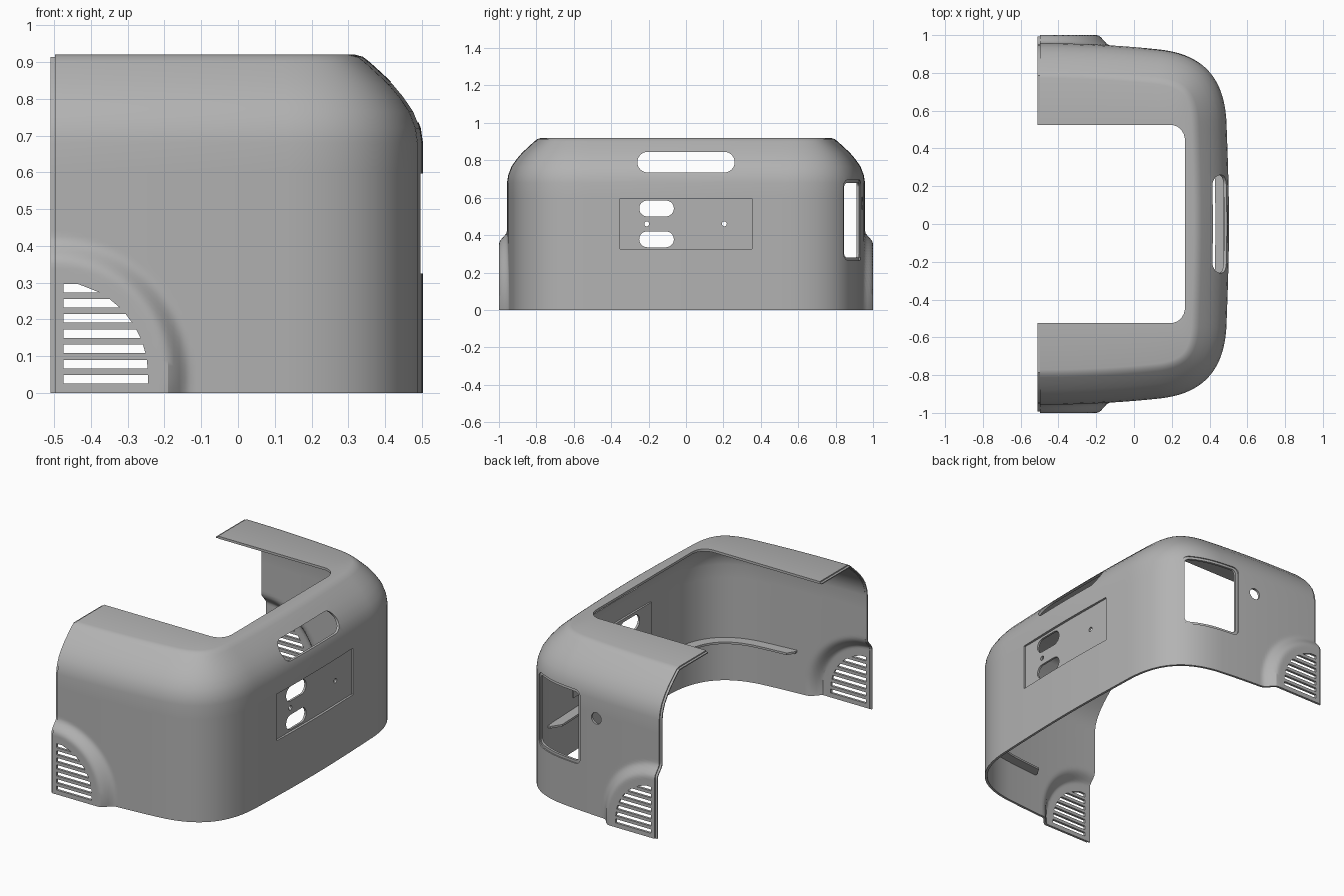
import bpy, bmesh, math
from mathutils import Vector
from mathutils.geometry import interpolate_bezier

cube = bpy.data.objects.get("Cube")
if cube:
    bpy.data.objects.remove(cube, do_unlink=True)

grey = bpy.data.materials.new("shell grey")
grey.use_nodes = True
grey.diffuse_color = (0.45, 0.45, 0.45, 1)
grey.node_tree.nodes["Principled BSDF"].inputs["Base Color"].default_value = (0.45, 0.45, 0.45, 1)

WALL = 0.014
TOP = 0.92
BULGE_CENTRE = Vector((-0.5, 0.05))


def make_object(name, bm):
    mesh = bpy.data.meshes.new(name)
    bm.to_mesh(mesh)
    bm.free()
    mesh.materials.append(grey)
    obj = bpy.data.objects.new(name, mesh)
    bpy.context.collection.objects.link(obj)
    return obj


def apply_modifier(obj, kind, **settings):
    mod = obj.modifiers.new(kind.lower(), kind)
    for key, value in settings.items():
        setattr(mod, key, value)
    bpy.context.view_layer.objects.active = obj
    bpy.ops.object.modifier_apply(modifier=mod.name)


def smooth(obj):
    bpy.ops.object.select_all(action='DESELECT')
    obj.select_set(True)
    bpy.context.view_layer.objects.active = obj
    bpy.ops.object.shade_smooth_by_angle(angle=math.radians(30))


# Plan outline: each station is a point with its outward direction
def bezier(a, b, c, d, n):
    pts = interpolate_bezier(*[Vector((*p, 0)) for p in (a, b, c, d)], n + 1)
    return [Vector(p[:2]) for p in pts]


half = bezier((-0.497, 0.957), (-0.3, 0.957), (-0.05, 0.945), (0.15, 0.922), 44)
half += bezier((0.15, 0.922), (0.36, 0.895), (0.475, 0.78), (0.489, 0.55), 24)[1:]
half += bezier((0.489, 0.55), (0.496, 0.37), (0.503, 0.18), (0.503, 0), 12)[1:]
points = half + [Vector((p.x, -p.y)) for p in reversed(half[:-1])]
stations = []
for i, p in enumerate(points):
    t = (points[min(i + 1, len(points) - 1)] - points[max(i - 1, 0)]).normalized()
    stations.append((p, Vector((-t.y, t.x))))

# Wall section: inward distance and height, ending in the rounded shoulder
section = [(0, 0.44 * k / 30) for k in range(31)] + [(0, 0.52), (0, 0.6)]
section += [(0, 0.68), (0.006, 0.72), (0.023, 0.765), (0.05, 0.805), (0.08, 0.84),
            (0.112, 0.87), (0.145, 0.9), (0.163, 0.914), (0.185, TOP)]


def rim_point(p):
    """Matching point on the rounded inner edge of the top flange."""
    side = 1 if p.y >= 0 else -1
    centre, r = Vector((0.19, 0.445)), 0.08
    q = Vector((p.x, abs(p.y)))
    if q.x < centre.x:
        q.y = centre.y + r
    elif q.y < centre.y:
        q.x = centre.x + r
    else:
        q = centre + (q - centre).normalized() * r
    return Vector((q.x, q.y * side))


def wall_column(p, out, inset):
    column = []
    for d, z in section:
        q = p - out * (d + inset)
        z = min(z, TOP - inset)
        # Raised round pad around the vents
        r = (Vector((p.x, z)) - BULGE_CENTRE).length
        s = min(max((0.372 - r) / 0.068, 0), 1)
        s = s * s * (3 - 2 * s)
        side = 1 if p.y > 0 else -1
        q.y += (side * (1 - inset) - q.y) * s
        column.append((q.x, q.y, z))
    q = rim_point(p - out * section[-1][0])
    column.append((q.x, q.y, TOP - inset))
    return column


def loft(name, columns, thickness):
    bm = bmesh.new()
    grid = [[bm.verts.new(co) for co in col] for col in columns]
    for a, b in zip(grid, grid[1:]):
        for j in range(len(a) - 1):
            bm.faces.new((a[j], a[j + 1], b[j + 1], b[j]))
    obj = make_object(name, bm)
    apply_modifier(obj, 'SOLIDIFY', thickness=thickness, offset=-1)
    return obj


# Cutter helpers
def rounded(u0, u1, v0, v1, r, n=8):
    r = min(r, (u1 - u0) * 0.499, (v1 - v0) * 0.499)
    outline = []
    for k, (u, v) in enumerate(((u1 - r, v1 - r), (u0 + r, v1 - r), (u0 + r, v0 + r), (u1 - r, v0 + r))):
        for i in range(n + 1):
            a = math.pi / 2 * (k + i / n)
            outline.append((u + r * math.cos(a), v + r * math.sin(a)))
    return outline


def disc(u, v, r):
    return rounded(u - r, u + r, v - r, v + r, r)


def prism(bm, outline, axis, start, end):
    def place(u, v, w):
        return (w, u, v) if axis == 'X' else (u, w, v)
    a = [bm.verts.new(place(u, v, start)) for u, v in outline]
    b = [bm.verts.new(place(u, v, end)) for u, v in outline]
    n = len(a)
    bm.faces.new(a)
    bm.faces.new(b[::-1])
    for i in range(n):
        bm.faces.new((a[i], b[i], b[(i + 1) % n], a[(i + 1) % n]))


def carve(obj, prisms, operation='DIFFERENCE'):
    bm = bmesh.new()
    for args in prisms:
        prism(bm, *args)
    bmesh.ops.recalc_face_normals(bm, faces=bm.faces)
    cutter = make_object("cutter", bm)
    cutter.hide_render = True
    apply_modifier(obj, 'BOOLEAN', operation=operation, solver='EXACT', object=cutter)
    bpy.data.objects.remove(cutter, do_unlink=True)


# Main shell with handle slot, panel recess, side opening, cable hole and vents
shell = loft("shell", [wall_column(p, o, 0) for p, o in stations], WALL)
cuts = [(rounded(-0.26, 0.26, 0.735, 0.845, 0.055), 'X', 0.3, 0.7),
        (rounded(-0.353, 0.353, 0.325, 0.597, 0.002, 1), 'X', 0.44, 0.6),
        (rounded(0.03, 0.36, 0.265, 0.695, 0.035), 'Y', 0.75, 1.1),
        (disc(-0.08, 0.57, 0.033), 'Y', 0.75, 1.1)]


def vent_end(z):
    return BULGE_CENTRE.x + math.sqrt(0.255 ** 2 - max(z - BULGE_CENTRE.y, 0) ** 2)


for k in range(7):
    z0 = 0.026 + 0.0413 * k
    z1 = z0 + 0.023
    slot = [(-0.474, z0), (vent_end(z0), z0), (vent_end(z1), z1), (-0.474, z1)]
    for side in (1, -1):
        cuts.append((slot, 'Y', side * 0.9, side * 1.1))
carve(shell, cuts)
smooth(shell)

# Stepped lips along both open ends
for name, (p, o) in (("back_lip", stations[0]), ("front_lip", stations[-1])):
    xs = (-0.51, -0.485) if p.y > 0 else (-0.485, -0.51)
    lip = loft(name, [wall_column(Vector((x, p.y)), o, 0.007) for x in xs], 0.006)
    smooth(lip)

# Stepped frame inside the side opening
frame_stations = [(p, o) for p, o in stations if p.y > 0.6 and p.x > -0.02]
frame = loft("opening_frame", [wall_column(p, o, 0.007) for p, o in frame_stations], 0.014)
carve(frame, [(rounded(0.025, 0.365, 0.26, 0.7, 0.04), 'Y', 0.7, 1.1)], 'INTERSECT')
carve(frame, [(rounded(0.045, 0.345, 0.28, 0.68, 0.025), 'Y', 0.6, 1.2)])
smooth(frame)

# Recessed connector panel
bm = bmesh.new()
prism(bm, rounded(-0.36, 0.36, 0.318, 0.604, 0.002, 1), 'X', 0.474, 0.486)
bmesh.ops.recalc_face_normals(bm, faces=bm.faces)
panel = make_object("connector_panel", bm)
carve(panel, [(rounded(-0.25, -0.065, 0.5, 0.585, 0.043), 'X', 0.4, 0.6),
              (rounded(-0.25, -0.065, 0.335, 0.42, 0.043), 'X', 0.4, 0.6),
              (disc(-0.21, 0.46, 0.013), 'X', 0.4, 0.6),
              (disc(0.205, 0.46, 0.013), 'X', 0.4, 0.6)])

# Inner ledge following the wall, with narrowed ends
run = [(p, o) for p, o in stations if p.y < 0.62 and (p.y > 0 or p.x > -0.07)]
columns = []
for i, (p, o) in enumerate(run):
    width = 0.06 * min(1, (0.3 + min(i, len(run) - 1 - i) * 0.35))
    inner, outer = p - o * (0.012 + width), p - o * 0.01
    columns.append([(*outer, 0.25), (*inner, 0.25)])
ledge = loft("inner_ledge", columns, 0.012)
